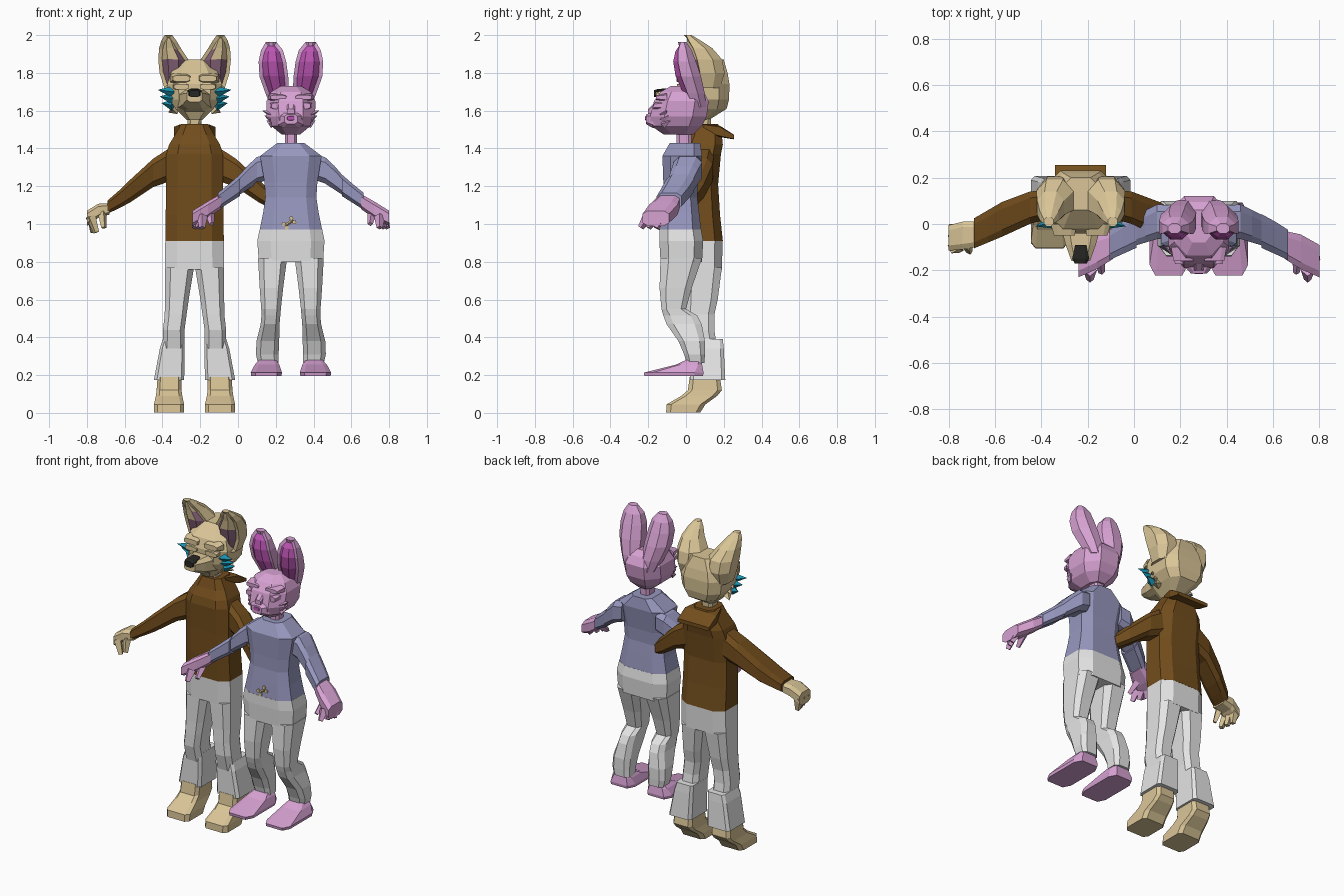
import bpy, bmesh
from mathutils import Vector, Matrix

cube = bpy.data.objects.get("Cube")
if cube:
    bpy.data.objects.remove(cube, do_unlink=True)

UNIT = 0.01  # all measures below are in hundredths


def material(name, r, g, b):
    m = bpy.data.materials.new(name)
    m.use_nodes = True
    m.diffuse_color = (r, g, b, 1)
    m.node_tree.nodes["Principled BSDF"].inputs["Base Color"].default_value = (r, g, b, 1)
    return m


tan = material("tan fur", .7, .56, .31)
brown = material("brown jacket", .17, .075, .012)
white = material("pale trousers", .78, .78, .78)
lavender = material("lavender shirt", .31, .31, .52)
pink = material("pink fur", .68, .36, .65)
magenta = material("magenta inner ear", .5, .09, .45)
mauve = material("mauve inner ear", .25, .13, .2)
teal = material("teal tuft", .01, .28, .42)
black = material("black nose", .02, .02, .018)

origin = Vector((0, 0, 0))


def finish(name, bm, mats, side):
    """Mirror, place and link a finished mesh."""
    for v in bm.verts:
        v.co.x *= side
        v.co = (v.co + origin) * UNIT
    bmesh.ops.recalc_face_normals(bm, faces=bm.faces[:])
    mesh = bpy.data.meshes.new(name)
    bm.to_mesh(mesh)
    bm.free()
    for m in mats:
        mesh.materials.append(m)
    obj = bpy.data.objects.new(name, mesh)
    bpy.context.collection.objects.link(obj)
    return obj


def loft(name, mat, rings, axis="z", cut=.4, side=1, lining=None, lined_below=999):
    """Skin chamfered box sections: (station, centre a, centre b, radius a, radius b)."""
    bm = bmesh.new()
    k = 1 - cut
    outline = [(1, -k), (1, k), (k, 1), (-k, 1), (-1, k), (-1, -k), (-k, -1), (k, -1)]
    loops = []
    for t, a, b, ra, rb in rings:
        loop = []
        for u, v in outline:
            p, q = a + u * ra, b + v * rb
            co = {"z": (p, q, t), "y": (p, t, q), "x": (t, p, q)}[axis]
            loop.append(bm.verts.new(co))
        loops.append(loop)
    for low, high in zip(loops, loops[1:]):
        for i in range(8):
            j = (i + 1) % 8
            bm.faces.new((low[i], low[j], high[j], high[i]))
    bm.faces.new(loops[0])
    bm.faces.new(loops[-1])
    bmesh.ops.recalc_face_normals(bm, faces=bm.faces[:])
    if lining:
        # sink the forward-facing faces and colour them
        front = [f for f in bm.faces if f.normal.y < -.45]
        bmesh.ops.inset_region(bm, faces=front, thickness=1.3, depth=-1.5, use_even_offset=True)
        for f in front:
            f.material_index = int(f.calc_center_median().z < lined_below)
    return finish(name, bm, [mat, lining] if lining else [mat], side)


def spike(name, mat, base, tip, r, r_tip=0, side=1, sides=4):
    """Tapered prism between two points."""
    bm = bmesh.new()
    a, b = Vector(base), Vector(tip)
    turn = (b - a).to_track_quat("Z", "Y").to_matrix().to_4x4()
    bmesh.ops.create_cone(bm, cap_ends=True, segments=sides, radius1=r, radius2=r_tip,
                          depth=(b - a).length, matrix=Matrix.Translation((a + b) / 2) @ turn)
    return finish(name, bm, [mat], side)


def pair(build, name, *args, **kw):
    """Build a part on both sides."""
    for label, s in (("left", 1), ("right", -1)):
        build(f"{label}_{name}", *args, side=s, **kw)


# ---------- Taller figure in the jacket ----------
origin = Vector((-23, 0, 0))
loft("jacket", brown, [(91, 0, 9, 15.5, 10.5), (105, 0, 8, 15.3, 10), (121, 0, 7.5, 15, 9.5),
                       (137, 0, 8, 15, 10.5), (142, 0, 9, 13.5, 10.5),
                       (147, 0, 10, 10.5, 9), (153, 0, 10, 7, 7)])
loft("jacket_hood", brown, [(9, 0, 151, 8, 2), (18, 0, 149, 11, 3), (25.5, 0, 146, 11, 1.2)], "y", .2)
loft("jacket_neck", tan, [(150, 0, 9, 3.5, 4), (160, 0, 9, 4, 4.5)])
pair(loft, "jacket_sleeve", brown, [(12, 9, 132, 6, 9), (22, 7, 127, 7, 7.5), (34, 2, 117.5, 7.5, 6),
                                    (40, -1, 113, 7, 4.7), (46, -4, 109, 6.5, 3.5)], "x")
pair(loft, "jacket_hand", tan, [(45, -4.5, 108, 5.5, 3), (51, -5, 107, 6, 3.7), (57, -6, 103, 5.5, 4)], "x")
for n, y in enumerate((-2, -6, -10)):
    pair(spike, f"jacket_finger_{n}", tan, (55, y, 104), (54 - n, y - 1, 95.5), 2.8, 1.6)
pair(spike, "jacket_thumb", tan, (49, -9, 106), (48, -12, 98), 2.5, 1.4)

# trousers and feet
loft("jacket_hips", white, [(76, 0, 9, 15.7, 10), (91, 0, 9, 15.5, 10.4)])
pair(loft, "jacket_leg", white, [(34, 11, 9, 5.8, 7.5), (44, 11, 7, 5.7, 8), (52, 10, 7, 5.8, 8),
                                 (60, 9.4, 8, 6.3, 8.8), (77, 8, 9, 7.7, 10)])
pair(loft, "trouser_cuff", white, [(17.5, 13.5, 11.5, 8, 9.3), (34, 11.8, 11, 6.6, 9), (39, 11, 11, 5.8, 8.5)],
     cut=.2)
pair(loft, "jacket_foot", tan, [(.2, 13.5, -1.5, 8, 9), (4.5, 13.5, 0, 8, 10.3),
                                (9, 13.5, 7, 7, 9.5), (12, 13.5, 10, 6.6, 9), (19, 13.2, 10, 6.4, 8)], cut=.25)

# head with snout, brows, cheek tufts and cupped ears
loft("jacket_head", tan, [(155, 0, 6, 4, 6), (161, 0, 9, 10, 12.5), (166, 0, 9.5, 13.5, 13.3),
                          (174, 0, 9.5, 14.5, 13.5), (180, 0, 10, 12.5, 12), (187, 0, 13, 7, 7)])
loft("snout", tan, [(0, 0, 165, 9, 6), (-9, 0, 166, 6.5, 4.8), (-16, 0, 167.5, 4, 3)], "y")
loft("snout_nose", black, [(-9, 0, 171, 2.5, .8), (-15, 0, 169.5, 3.7, 2), (-17, 0, 169, 2.6, 1.8)], "y")
pair(loft, "jacket_brow", tan, [(0, 7.5, 177, 5.5, 3), (-5, 7, 177, 4.5, 1.6)], "y")
pair(loft, "jacket_eyelid", tan, [(0, 7, 173, 4.5, 2), (-4.8, 7, 172.6, 4, 1.4)], "y")
for n in range(3):
    z = 171 - 3.5 * n
    pair(spike, f"cheek_tuft_{n}", teal, (11.5, 1 + n, z - 1), (19.5 - n, -1 + 3 * n, z), 3.2)
    pair(spike, f"jaw_tuft_{n}", tan, (10, 4 + n, z - 3), (16 - n, 7 + n, z - 5), 3)
pair(loft, "jacket_ear", tan, [(172, 12, 11, 4, 7), (180, 11, 11.5, 7.5, 9), (187, 11.2, 10, 8, 9.2),
                               (193, 13, 7, 5.8, 7), (197, 13.6, 3.5, 4, 4.5), (200, 13.8, 1, 2, 2)],
     cut=.55, lining=mauve, lined_below=190)

# ---------- Shorter figure in the shirt ----------
origin = Vector((28, 0, 0))
loft("shirt", lavender, [(97, 0, -3, 16.5, 11), (106, 0, -3, 14.7, 10), (114, 0, -3, 13.5, 9),
                         (122, 0, -2.8, 14, 9.2), (136, 0, -2, 16.3, 10.5), (143, 0, -.5, 7, 8)])
loft("shirt_neck", pink, [(141, 0, -1, 3.2, 4), (150, 0, -1, 3.2, 4)])
pair(loft, "shirt_sleeve", lavender, [(12, 1, 130, 7, 6.5), (18, 1, 128.5, 7.5, 7),
                                      (23, -1, 124.5, 7, 6.3), (28, -3, 120, 6.5, 5)], "x")
pair(loft, "sleeve_end", lavender, [(27, -3, 120.5, 7.3, 5.7), (33, -6, 116, 7, 5), (38.5, -9, 112, 6.5, 4.5)], "x")
pair(loft, "shirt_hand", pink, [(37, -9, 112, 6, 4), (44, -12, 107.5, 7.5, 4.5), (52, -16, 103, 7, 4)], "x")
for n, y in enumerate((-13, -17, -21)):
    pair(spike, f"shirt_finger_{n}", pink, (49 - n, y + 1, 104), (51 - 2 * n, y - 3, 98), 3, 1.6)
pair(spike, "shirt_thumb", pink, (43, -14, 106), (42, -21, 100), 2.6, 1.4)

# bone badge on the shirt
bar = Vector((2, 0, 1.5))
centre = Vector((-1, -13.7, 100.5))
spike("badge_bar", tan, centre - bar, centre + bar, .7, .7)
for n, sign in enumerate((1, -1, 1, -1)):
    across = Vector((-.8, 0, 1)) * (1 if n < 2 else -1)
    spot = centre + bar * sign + across
    spike(f"badge_knob_{n}", tan, spot, spot + Vector((0, -.8, 0)), 1.1, 1.1, sides=8)

# trousers and long flat feet
loft("shirt_hips", white, [(80, 0, -2.5, 17, 11), (91, 0, -2.5, 17.8, 11.6), (97, 0, -3, 16.6, 11.1)])
pair(loft, "shirt_leg", white, [(26.5, 12, 5, 5.5, 4.8), (31, 12.5, 4.5, 6, 5.5), (38, 12.2, 3, 6, 7),
                                (47, 11, -1, 5, 9.3), (51.5, 10.6, -3, 5, 9), (55, 10.5, -6.5, 5.2, 6.5),
                                (66, 10.3, -5.5, 6.2, 8.5), (82, 9.7, -2.5, 7.7, 11)])
pair(loft, "shirt_foot", pink, [(19.5, 13, -6.5, 8, 15.5), (21.3, 13, -6.5, 8.3, 15.8),
                                (25.5, 12.6, 1.5, 6.5, 7), (28, 12.3, 4, 4.5, 4)], cut=.3)

# head with muzzle, lids, whisker tufts and tall ears
loft("shirt_head", pink, [(147.5, 0, -4, 5, 8), (152, 0, -5, 10.5, 13.5), (157, 0, -4, 12.8, 15),
                          (165, 0, -2.5, 13, 14.5), (170, 0, -2, 10.5, 11.5), (173, 0, -1, 5.5, 7)], cut=.5)
loft("muzzle", pink, [(-12, 0, 155, 9, 5), (-18, 0, 155, 6.5, 4), (-21.3, 0, 155.5, 3.5, 2.5)], "y")
loft("muzzle_mouth", magenta, [(-20.7, 0, 156, 2.2, 1.3), (-21.6, 0, 156, 1.8, 1)], "y")
loft("muzzle_bridge", pink, [(-14, 0, 163, 2.5, 4), (-20, 0, 159, 2, 2)], "y")
pair(loft, "shirt_brow", pink, [(-10, 7, 167, 5, 2.2), (-16, 6.7, 167, 4.2, 1.2)], "y")
pair(loft, "shirt_eyelid", pink, [(-10, 7, 163, 4.5, 2), (-17.2, 6.5, 162.5, 3.8, 1.6)], "y")
for n in range(3):
    z = 159 - 2.6 * n
    pair(spike, f"whisker_tuft_{n}", pink, (10, -12, z - 1), (15 - n, -10 + n, z + 1), 2.2)
pair(loft, "shirt_ear", pink, [(162, 6, 6, 4.5, 4.5), (169, 7.2, 3.5, 6.2, 6.5), (178, 9, .5, 7.6, 7.5),
                               (186, 9.8, -1.5, 7.3, 6.8), (192, 10, -2, 5.8, 5), (196.3, 10.5, -2, 2.8, 2.2)],
     cut=.58, lining=magenta)
